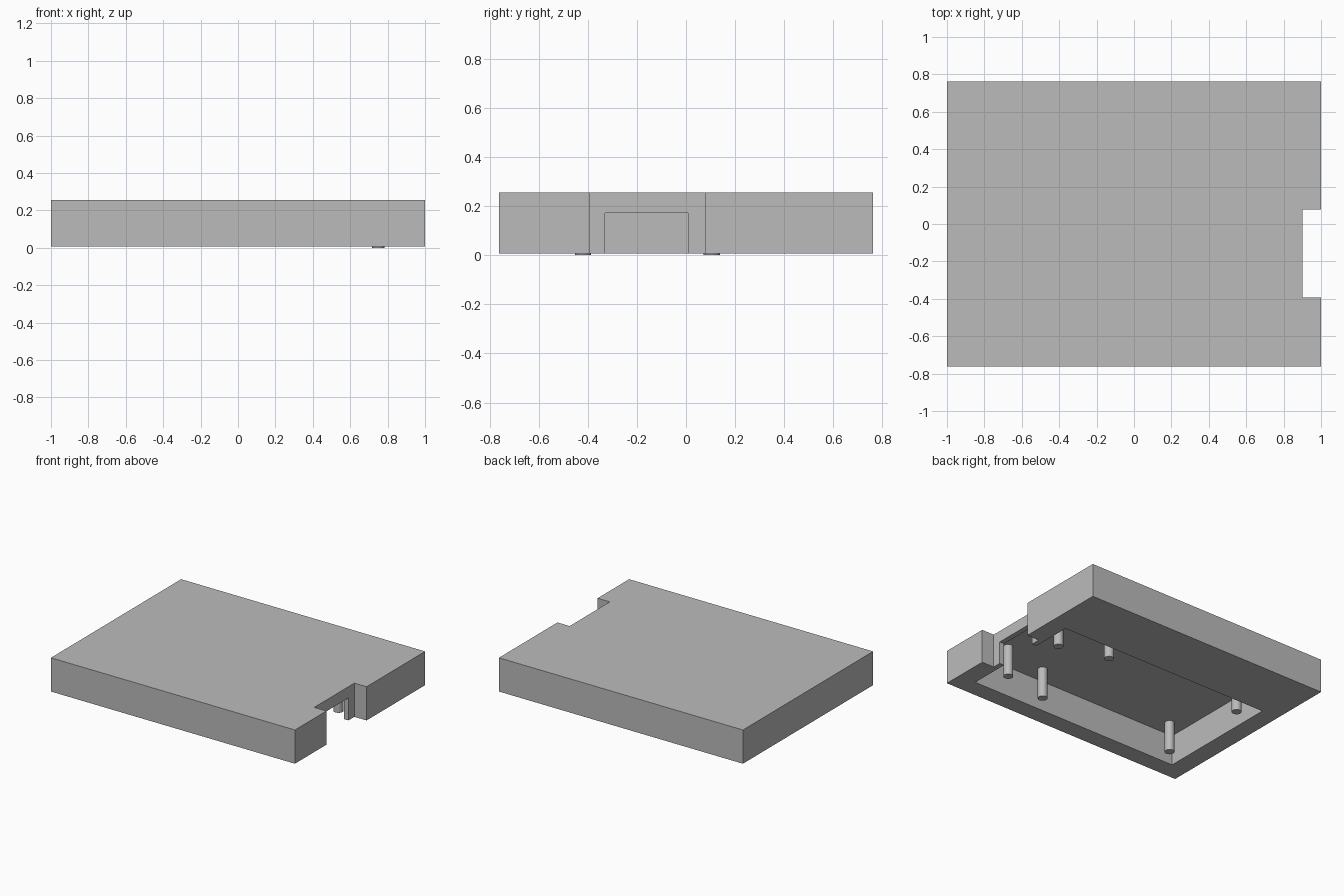
import bpy
import bmesh
from math import radians
from mathutils import Matrix, Vector

default = bpy.data.objects.get("Cube")
if default:
    bpy.data.objects.remove(default, do_unlink=True)

GREY = (0.5, 0.5, 0.5, 1.0)
material = bpy.data.materials.new("light_grey")
material.use_nodes = True
material.diffuse_color = GREY
material.node_tree.nodes["Principled BSDF"].inputs["Base Color"].default_value = GREY


def add_object(name, bm):
    mesh = bpy.data.meshes.new(name)
    bm.to_mesh(mesh)
    bm.free()
    mesh.materials.append(material)
    obj = bpy.data.objects.new(name, mesh)
    bpy.context.collection.objects.link(obj)
    return obj


def select(obj):
    bpy.ops.object.select_all(action="DESELECT")
    obj.select_set(True)
    bpy.context.view_layer.objects.active = obj


def box(name, x, y, z):
    bm = bmesh.new()
    bmesh.ops.create_cube(bm, size=1)
    low, high = Vector((x[0], y[0], z[0])), Vector((x[1], y[1], z[1]))
    size = high - low
    bmesh.ops.transform(bm, verts=bm.verts,
                        matrix=Matrix.Translation((low + high) / 2) @ Matrix.Diagonal((*size, 1)))
    return add_object(name, bm)


def cut(target, cutter):
    cutter.hide_render = True
    mod = target.modifiers.new("cut", "BOOLEAN")
    mod.operation = "DIFFERENCE"
    mod.solver = "EXACT"
    mod.object = cutter
    select(target)
    bpy.ops.object.modifier_apply(modifier=mod.name)
    bpy.data.objects.remove(cutter, do_unlink=True)


BASE, CEILING, TOP = 0.006, 0.23, 0.256

# Slab housing with an open underside, a side notch and a doorway into the cavity
housing = box("housing", (-1, 1), (-0.762, 0.762), (BASE, TOP))
cut(housing, box("cavity_cutter", (-0.862, 0.862), (-0.63, 0.312), (-0.1, CEILING)))
cut(housing, box("notch_cutter", (0.9, 1.1), (-0.393, 0.077), (-0.1, 0.4)))
cut(housing, box("doorway_cutter", (0.8, 0.95), (-0.33, 0.008), (-0.1, 0.172)))


# Round posts hanging from the cavity ceiling, in mirrored pairs
def post(name, x, y, bottom):
    top = CEILING + 0.005
    bm = bmesh.new()
    bmesh.ops.create_cone(bm, cap_ends=True, segments=32, radius1=0.033, radius2=0.033,
                          depth=top - bottom,
                          matrix=Matrix.Translation((x, y, (top + bottom) / 2)))
    select(add_object(name, bm))
    bpy.ops.object.shade_smooth_by_angle(angle=radians(30))


MIDDLE_Y = -0.157
for label, x, offset, bottom in (("doorway", 0.75, 0.262, 0.0),
                                 ("middle", 0.378, 0.347, BASE),
                                 ("far", -0.737, 0.35, BASE)):
    for side, sign in (("front", -1), ("back", 1)):
        post(f"{label}_post_{side}", x, MIDDLE_Y + sign * offset, bottom)
